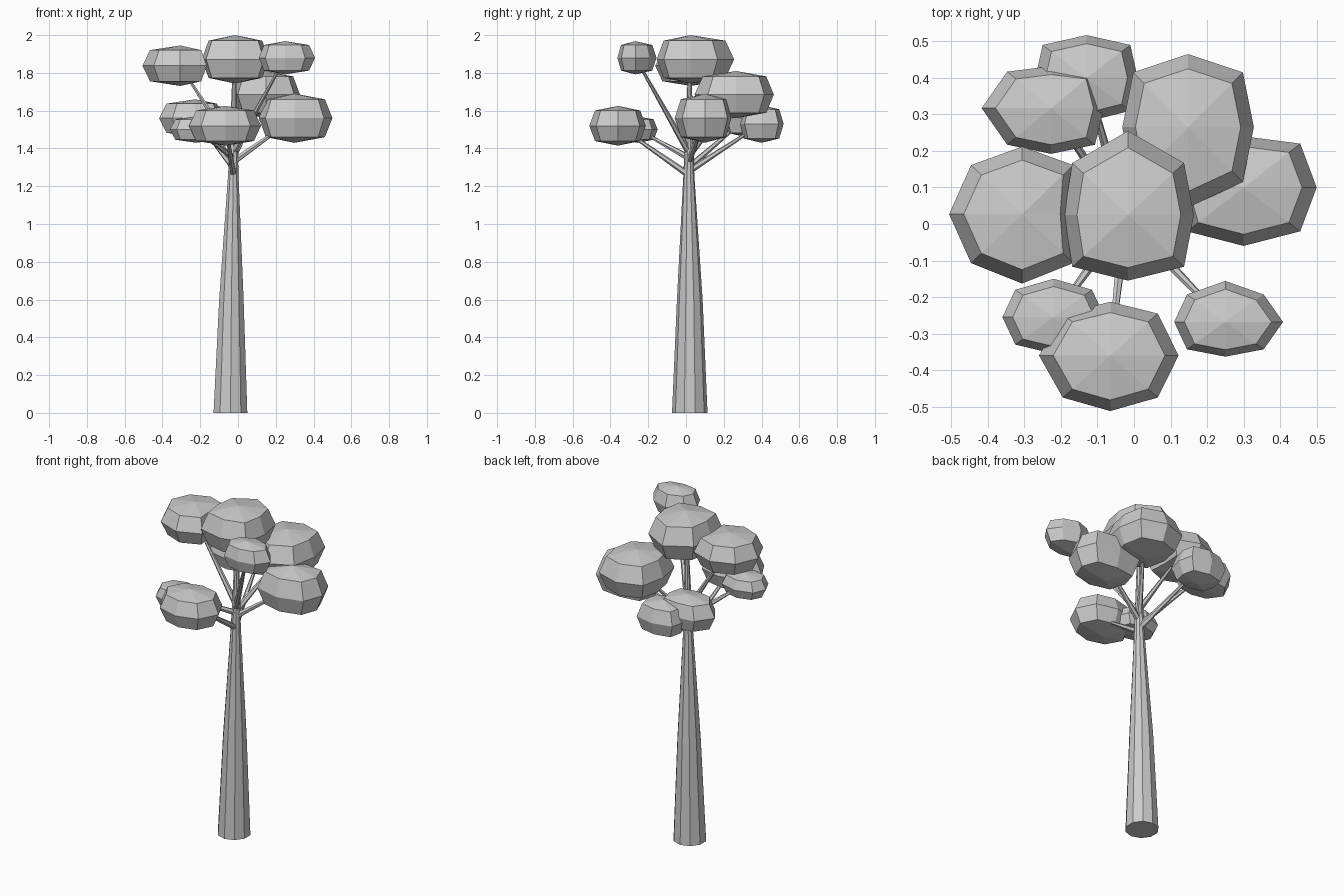
import bpy
import bmesh
import math
from mathutils import Vector

cube = bpy.data.objects.get("Cube")
if cube:
    bpy.data.objects.remove(cube, do_unlink=True)

grey = bpy.data.materials.new("plain_grey")
grey.use_nodes = True
grey.diffuse_color = (0.6, 0.6, 0.6, 1)
grey.node_tree.nodes["Principled BSDF"].inputs["Base Color"].default_value = (0.6, 0.6, 0.6, 1)


def finish(name, bm):
    """Turn a bmesh into a flat shaded, grey object."""
    bmesh.ops.recalc_face_normals(bm, faces=bm.faces[:])
    mesh = bpy.data.meshes.new(name)
    bm.to_mesh(mesh)
    bm.free()
    mesh.materials.append(grey)
    obj = bpy.data.objects.new(name, mesh)
    bpy.context.scene.collection.objects.link(obj)
    return obj


def bridge(bm, lower, upper):
    """Join two closed rings of equal size with quads."""
    count = len(lower)
    for i in range(count):
        j = (i + 1) % count
        bm.faces.new((lower[i], lower[j], upper[j], upper[i]))


def tapered_limb(name, stations, sides):
    """Closed tube through (centre, radius) stations, square to its overall direction."""
    bm = bmesh.new()
    axis = Vector(stations[-1][0]) - Vector(stations[0][0])
    turn = Vector((0, 0, 1)).rotation_difference(axis)
    rings = []
    for centre, radius in stations:
        ring = []
        for i in range(sides):
            a = math.tau * (i + 0.5) / sides
            offset = Vector((math.cos(a), math.sin(a), 0)) * radius
            ring.append(bm.verts.new(Vector(centre) + turn @ offset))
        rings.append(ring)
    for lower, upper in zip(rings, rings[1:]):
        bridge(bm, lower, upper)
    bm.faces.new(rings[0])
    bm.faces.new(rings[-1])
    return finish(name, bm)


def leaf_clump(name, centre, half_height, corner, right, left, back, front):
    """Eight-sided faceted clump with its own reach in each direction."""
    cx, cy = corner
    outline = [(right, 0), (cx, cy), (0, back), (-cx, cy),
               (-left, 0), (-cx, -cy), (0, -front), (cx, -cy)]
    bm = bmesh.new()
    centre = Vector(centre)
    rings = []
    for scale, level in ((0.8, -0.77), (1, 0), (0.8, 0.77)):
        rings.append([bm.verts.new(centre + Vector((x * scale, y * scale, level * half_height)))
                      for x, y in outline])
    bridge(bm, rings[0], rings[1])
    bridge(bm, rings[1], rings[2])
    # Close the bottom and the top with fans
    for ring, side in ((rings[0], -1), (rings[2], 1)):
        tip = bm.verts.new(centre + Vector((0, 0, side * half_height)))
        for i in range(len(ring)):
            bm.faces.new((ring[i], ring[(i + 1) % len(ring)], tip))
    return finish(name, bm)


# Trunk, running thin up into the crown
trunk_stations = [((-0.04, 0.02, 0), 0.094), ((-0.035, 0.02, 0.6), 0.068),
                  ((-0.025, 0.015, 1.26), 0.029), ((-0.02, 0.02, 1.8), 0.01)]
trunk = tapered_limb("trunk", trunk_stations, 10)
# Level the foot on the ground
for v in trunk.data.vertices:
    if v.co.z < 0.1:
        v.co.z = 0

# Clumps: centre, half height, corner reach, right, left, back, front reach
clumps = {
    "crown_top": ((-0.016, 0.025, 1.872), 0.128, (0.153, 0.142), 0.18, 0.175, 0.23, 0.18),
    "crown_upper_right": ((-0.306, 0.027, 1.838), 0.107, (0.14, 0.134), 0.13, 0.2, 0.185, 0.19),
    "crown_back_left": ((0.148, 0.265, 1.685), 0.125, (0.15, 0.15), 0.18, 0.18, 0.2, 0.22),
    "crown_left": ((0.3, 0.1, 1.56), 0.13, (0.155, 0.12), 0.2, 0.19, 0.14, 0.16),
    "crown_front_left": ((0.25, -0.268, 1.88), 0.088, (0.105, 0.075), 0.158, 0.14, 0.112, 0.095),
    "crown_front": ((-0.065, -0.36, 1.52), 0.105, (0.13, 0.115), 0.187, 0.195, 0.147, 0.152),
    "crown_front_right": ((-0.22, -0.255, 1.5), 0.07, (0.105, 0.075), 0.14, 0.14, 0.105, 0.1),
    "crown_back_right": ((-0.227, 0.317, 1.56), 0.1, (0.12, 0.1), 0.145, 0.19, 0.115, 0.125),
    "crown_back": ((-0.13, 0.4, 1.53), 0.1, (0.12, 0.09), 0.14, 0.14, 0.117, 0.12),
}
for name, shape in clumps.items():
    leaf_clump(name, *shape)

# Branches from the trunk to every side clump
branch_heights = {
    "crown_upper_right": 1.4, "crown_back_left": 1.36, "crown_left": 1.33,
    "crown_front_left": 1.38, "crown_front": 1.26, "crown_front_right": 1.35,
    "crown_back_right": 1.3, "crown_back": 1.28,
}
for name, height in branch_heights.items():
    start = Vector((-0.024, 0.015, height))
    end = Vector(clumps[name][0])
    tapered_limb(name.replace("crown", "branch"), [(start, 0.018), (end, 0.006)], 6)
